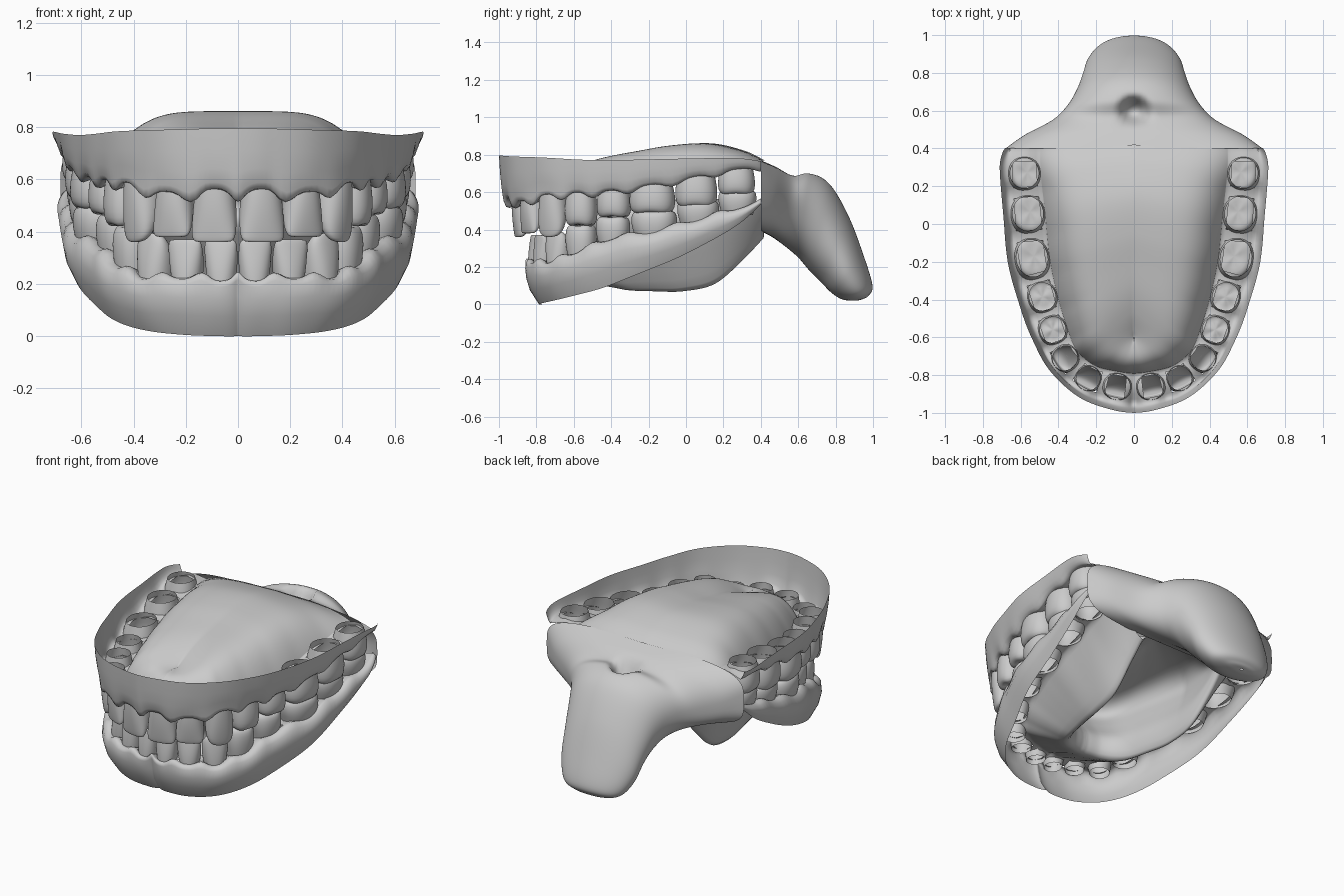
import bpy, bmesh, math
from mathutils import Vector

if "Cube" in bpy.data.objects:
    bpy.data.objects.remove(bpy.data.objects["Cube"])

# Stations along half an arch: x, y, half width, half depth, tip z, gumline z, free edge z
UPPER = [(0, -.87, .08, .085, .36, .56, .795), (.088, -.86, .086, .085, .36, .56, .795),
         (.242, -.815, .079, .08, .38, .55, .79), (.365, -.71, .08, .08, .36, .585, .785),
         (.43, -.56, .084, .082, .42, .595, .775), (.485, -.385, .09, .085, .465, .605, .77),
         (.54, -.18, .12, .10, .485, .635, .775), (.562, .055, .11, .098, .52, .68, .78),
         (.58, .27, .097, .092, .585, .72, .782), (.58, .40, .09, .09, .6, .73, .765)]
LOWER = [(0, -.79, .06, .07, .37, .22, 0), (.063, -.785, .063, .07, .37, .215, 0),
         (.195, -.755, .068, .07, .37, .225, .005), (.315, -.68, .073, .075, .395, .225, .02),
         (.40, -.56, .082, .075, .425, .275, .05), (.46, -.39, .09, .08, .47, .345, .10),
         (.53, -.17, .12, .10, .505, .385, .19), (.55, .065, .11, .095, .56, .45, .30),
         (.565, .275, .1, .09, .615, .51, .42), (.57, .41, .09, .09, .62, .55, .54)]
ROOF_Z = [(z,) for z in (.69, .69, .71, .75, .79, .82, .85, .86, .82, .77)]
SULCUS_Z = [(z,) for z in (.11, .11, .105, .09, .075, .07, .07, .11, .25, .36)]
TONGUE_Z = [(z,) for z in (.53, .53, .535, .54, .55, .56, .56, .53, .46, .40)]
STEP = 8


def spline(pts, t):
    """Catmull-Rom through tuples, one unit of t per point."""
    n = len(pts)
    i = max(0, min(int(t), n - 2))
    f = t - i
    quad = zip(pts[max(i - 1, 0)], pts[i], pts[i + 1], pts[min(i + 2, n - 1)])
    return [.5 * (2 * b + (c - a) * f + (2 * a - 5 * b + 4 * c - d) * f * f
                  + (3 * b - a - 3 * c + d) * f ** 3) for a, b, c, d in quad]


def outward(table, s):
    a, b = spline(table, max(s - .25, 0)), spline(table, min(s + .25, 9))
    return Vector((b[1] - a[1], a[0] - b[0])).normalized() if s > 0 else Vector((0, -1))


def finish(name, bm, merge, subdiv=0):
    bmesh.ops.recalc_face_normals(bm, faces=bm.faces)
    for f in bm.faces:
        f.smooth = True
    me = bpy.data.meshes.new(name)
    bm.to_mesh(me)
    bm.free()
    ob = bpy.data.objects.new(name, me)
    bpy.context.collection.objects.link(ob)
    m = ob.modifiers.new("mirror", 'MIRROR')
    m.use_mirror_merge = merge
    if subdiv:
        sub = ob.modifiers.new("smooth", 'SUBSURF')
        sub.levels = sub.render_levels = subdiv
    return ob


def bridge(bm, columns, skip=lambda i, j: False, closed=False):
    for i in range(len(columns) - 1):
        a, b = columns[i], columns[i + 1]
        n = len(a)
        for j in range(n if closed else n - 1):
            k = (j + 1) % n
            if not skip(i, j):
                bm.faces.new((a[j], b[j], b[k], a[k]))


def scallop(s):
    """0 over a tooth, 1 between two teeth."""
    if s < 1:
        w = -math.cos(math.pi * s)
    else:
        w = math.cos(math.pi * (s - 8)) if s > 8 else math.cos(2 * math.pi * s)
    return ((1 - w) / 2) ** 1.7


def gum(name, table, upper):
    """Gum wall, tooth shelf with sockets, and palate or floor with tongue."""
    bm = bmesh.new()
    columns = []
    shelf = (.86, .68, .35, 0, -.35, -.68, -.92)
    for c in range(9 * STEP + 1):
        s = c / STEP
        x, y, hw, hd, tip, zg, edge = spline(table, s)
        n = outward(table, s)
        dip = (-.05 + .003 * s if upper else .03 - .001 * s) * scallop(s)
        bow = math.sin(math.pi * s / 9)
        taper = 1 - .3 * max(0, s - 8.2) ** 1.5
        if upper:
            m = -.026 * math.exp(-(s - 2.8) ** 2 / 1.5)
            wall = [(.13 + m, 0), (.125 + m, .35), (.117 + m, .65), (.106 + m, .88),
                    (.092 + m / 2, .97)]
        else:
            wall = [(-.02 + .014 * s + .02 * bow, 0), (.03 + .01 * s + .03 * bow, .35),
                    (.05 + .008 * s + .035 * bow, .65), (.06 + .005 * s + .03 * bow, .88),
                    (.066 + .003 * s + .01 * bow, .97)]
        pts = []
        for off, fr in wall:
            off *= taper
            z = edge + fr * (zg - edge) + dip * fr ** 3
            pts.append((x + n.x * off, y + n.y * off, z))
        for k in shelf:
            z = zg + dip * (.6 + .4 * k) + (.02 if upper else -.02) * (1 - abs(k))
            pts.append((x + n.x * hd * k, y + n.y * hd * k, z))
        px, py, pz = pts[-1]
        if upper:
            sy, top = .42 - (.40 - y) * .80, spline(ROOF_Z, s)[0]
        else:
            # floor dips to a rounded ridge, then a hollow tongue overhangs it
            sy, top = .42 - (.41 - y) * .37, spline(TONGUE_Z, s)[0]
            low = spline(SULCUS_Z, s)[0]
            h = top - low
            over = min(1, max(0, (9 - s) / 2.5))
            keys = [(0, pz), (.17, .5 * pz + .5 * low), (.38, low), (.45 - .02 * over, low + .25 * h),
                    (.5 - .2 * over, low + .55 * h), (.58 - .38 * over, low + .8 * h),
                    (.68 - .38 * over, top - .02), (.8 - .2 * over, top), (1, top)]
        for i in range(1, 33):
            if upper:
                u = (i / 32) ** 1.6
                z = pz + (top - pz) * (1 - (1 - u) ** 5)
            else:
                u, z = spline(keys, i / 4)
            pts.append((px * (1 - u), py + (sy - py) * u, z))
        if c == 0:
            pts = [(0, p[1], p[2]) for p in pts]
        columns.append([bm.verts.new(p) for p in pts])

    def socket(i, j):
        s = (i + .5) / STEP
        return 6 <= j <= 9 and .4 < s < 8.6 and abs(s - round(s)) < .33
    bridge(bm, columns, socket)
    finish(name, bm, True)


# Crown profiles: (0 gumline .. 1 tip, width factor, depth factor)
INCISOR = [(-.22, .8, .82), (0, .88, .86), (.35, .98, .8), (.7, 1.02, .54),
           (.92, .99, .32), (1, .86, .18), (1, .3, .05)]
CANINE = [(-.22, .8, .85), (0, .9, .92), (.35, 1, .86), (.65, 1.02, .66),
          (.88, .9, .42), (.98, .6, .24), (1, .15, .08)]
MOLAR = [(-.3, .84, .84), (0, .92, .94), (.35, 1.03, 1.03), (.7, 1.03, 1.02),
         (.94, .95, .9), (1.02, .75, .68), (.97, .3, .25)]


def tooth(name, table, i):
    x, y, hw, hd, tip, zg, _ = table[i]
    n = outward(table, i)
    t = Vector((-n.y, n.x))
    prof = INCISOR if i < 3 else CANINE if i == 3 else MOLAR
    bm = bmesh.new()
    rings = []
    for f, w, d in prof:
        ring = []
        shift = (.86 - d) * .6 * hd if i < 4 else 0
        for k in range(24):
            a = 2 * math.pi * k / 24
            ca, sa = math.cos(a), math.sin(a)
            e = 1 if f < 0 else .88
            u = math.copysign(abs(ca) ** e, ca) * w * hw
            v = math.copysign(abs(sa) ** e, sa) * d * hd + shift
            z = zg + (tip - zg) * f
            if i > 3 and f > .9:  # chewing cusps
                z -= (tip - zg) * .025 * (math.cos(4 * a) + 1)
            ring.append(bm.verts.new((x + t.x * u + n.x * v, y + t.y * u + n.y * v, z)))
        rings.append(ring)
    bridge(bm, rings, closed=True)
    bm.faces.new(rings[-1])
    finish(name, bm, False, 1)


def throat():
    """Back of the mouth narrowing into a closed throat, with a uvula dent."""
    # top y, top z, bottom y, bottom z, half width, squareness
    sections = [(.40, .77, .40, .39, .68, 3.8), (.48, .735, .46, .36, .58, 2.8),
                (.57, .692, .53, .31, .43, 2.4), (.66, .706, .60, .25, .35, 2.2),
                (.77, .64, .66, .18, .30, 2.1), (.87, .47, .72, .12, .27, 2),
                (.95, .26, .78, .06, .245, 2), (.997, .10, .84, .025, .19, 2),
                (.975, .045, .91, .02, .10, 2), (.95, .03, .94, .026, .01, 2)]
    bm = bmesh.new()
    columns = []
    for c in range(9 * 8 + 1):
        ty, tz, by, bz, w, e = spline(sections, c / 8)
        col = []
        for k in range(49):
            a = math.pi * k / 48
            co = math.cos(a)
            g = math.copysign(abs(co) ** (2 / e), co)
            px = 0 if k in (0, 48) else w * math.sin(a) ** (2 / e)
            py = (ty + by) / 2 + g * (ty - by) / 2
            pz = (tz + bz) / 2 + g * (tz - bz) / 2
            if co > 0:
                r2 = px ** 2 + (py - .6) ** 2
                pz -= .12 * math.exp(-(r2 / .0042) ** 1.5)
            col.append(bm.verts.new((px, py, pz)))
        columns.append(col)
    bridge(bm, columns)
    finish("throat", bm, True)


gum("upper_gum_and_palate", UPPER, True)
gum("lower_gum_and_tongue", LOWER, False)
throat()
for i in range(1, 9):
    tooth("upper_tooth_%d" % i, UPPER, i)
    tooth("lower_tooth_%d" % i, LOWER, i)
